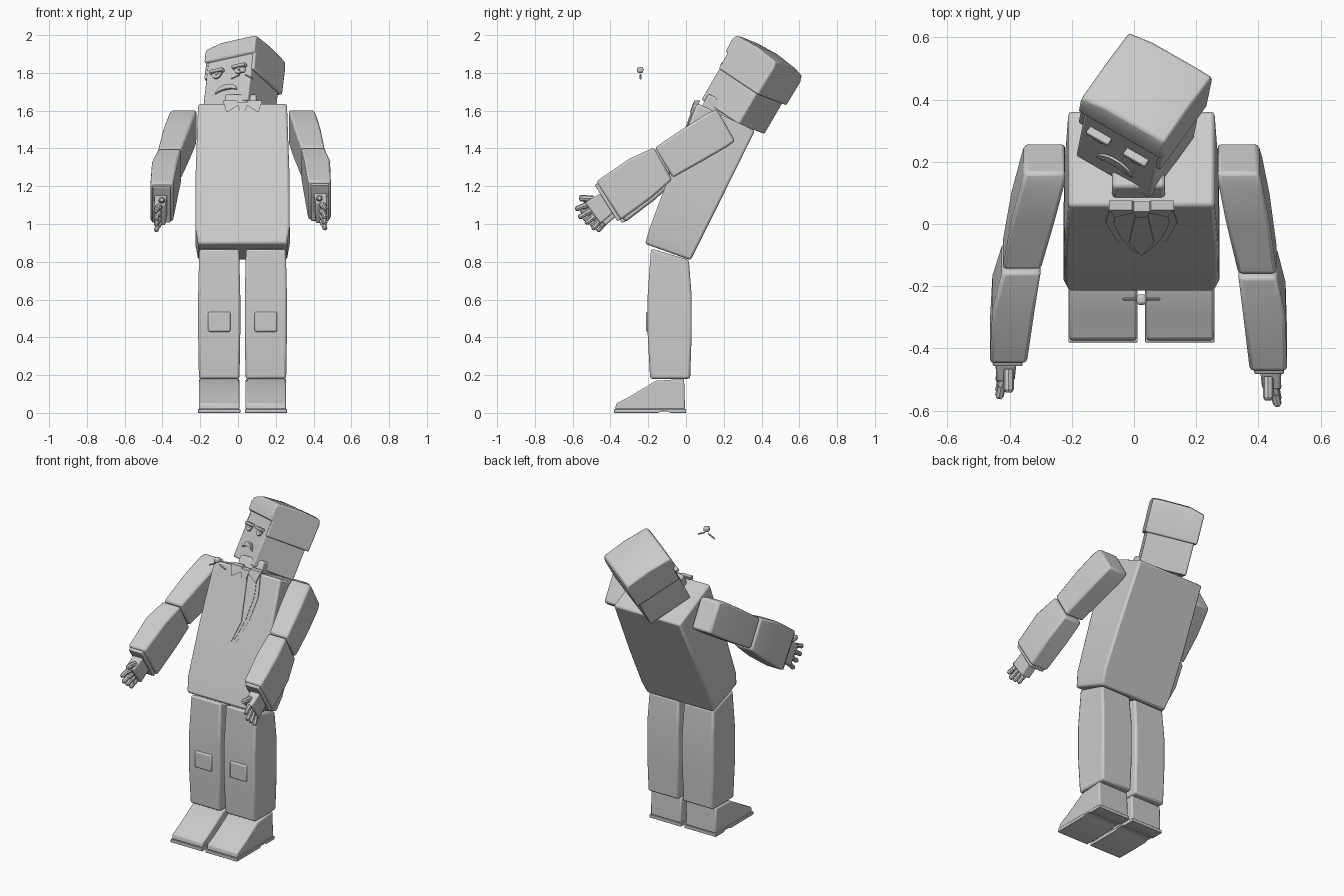
import bpy, bmesh, math
from mathutils import Vector, Matrix

if "Cube" in bpy.data.objects:
    bpy.data.objects.remove(bpy.data.objects["Cube"])

CX = 0.024          # body centre line
I = Matrix.Identity(4)


def loft(name, loops, bevel=0.012, M=I):
    """Skin matching point loops into a closed solid."""
    bm = bmesh.new()
    rows = [[bm.verts.new(M @ Vector(p)) for p in loop] for loop in loops]
    n = len(rows[0])
    for a, b in zip(rows, rows[1:]):
        for i in range(n):
            bm.faces.new((a[i], a[(i + 1) % n], b[(i + 1) % n], b[i]))
    bm.faces.new(rows[0])
    bm.faces.new(rows[-1])
    bmesh.ops.recalc_face_normals(bm, faces=bm.faces)
    me = bpy.data.meshes.new(name)
    bm.to_mesh(me)
    bm.free()
    ob = bpy.data.objects.new(name, me)
    bpy.context.collection.objects.link(ob)
    if bevel:
        m = ob.modifiers.new("bevel", 'BEVEL')
        m.width, m.segments, m.limit_method = bevel, 2, 'ANGLE'
        m.angle_limit = math.radians(40)
    return ob


def section(front, back, x0, x1):
    """Rectangle spanning two (y, z) points and an x range."""
    return [(x0, *front), (x1, *front), (x1, *back), (x0, *back)]


def box(name, c, s, bevel=0.005, M=I):
    x, y, z = (v / 2 for v in s)
    return loft(name, [[(c[0] + i * x, c[1] + j * y, c[2] + k * z)
                        for i, j in ((-1, -1), (1, -1), (1, 1), (-1, 1))] for k in (-1, 1)], bevel, M)


def prism_x(name, prof, x0, x1, bevel=0.008, M=I):
    return loft(name, [[(x, y, z) for y, z in prof] for x in (x0, x1)], bevel, M)


def prism_y(name, prof, y0, y1, M=I):
    return loft(name, [[(x, y, z) for x, z in prof] for y in (y0, y1)], 0, M)


def rod(name, a, b, r):
    a, b = Vector(a), Vector(b)
    q = (b - a).to_track_quat('Z', 'Y').to_matrix().to_4x4()
    q.translation = a
    L = (b - a).length
    return loft(name, [[(k * r * math.cos(t * math.pi / 4), k * r * math.sin(t * math.pi / 4), z)
                        for t in range(8)] for k, z in ((1, 0), (1, L - r * .6), (.6, L))], 0, q)


# Torso, leaning back
loft("torso", [section((-.217, .895), (.025, .808), CX - .235, CX + .235),
               section((-.19, .985), (.065, .89), CX - .25, CX + .25),
               section((-.08, 1.28), (.195, 1.15), CX - .248, CX + .248),
               section((.058, 1.64), (.365, 1.495), CX - .235, CX + .235)])


def plate(name, pts, off):
    """Thin plate lying on the torso front, from (x, z) points."""
    def f(z):
        return -.217 + (z - .895) * .369
    loft(name, [[(CX + x, f(z) + d, z) for x, z in pts] for d in (-off, .012)], 0)


def mirrored(half):
    return half + [(-x, z) for x, z in reversed(half) if x > 0]


# Jacket lapels, shirt front, tie, collar
plate("lapels", mirrored([(.1, 1.63), (.115, 1.51), (.085, 1.37), (.035, 1.25), (0, 1.215)]), .006)
plate("shirt_front", mirrored([(.08, 1.63), (.09, 1.51), (.065, 1.38), (.025, 1.27), (0, 1.235)]), .009)
plate("tie", mirrored([(.018, 1.61), (.04, 1.36), (0, 1.24)]), .014)
plate("tie_knot", mirrored([(.028, 1.645), (.016, 1.595)]), .02)
for s in (-1, 1):
    plate("collar", [(s * .02, 1.63), (s * .085, 1.59), (s * .105, 1.655), (s * .03, 1.655)], .018)
loft("neck", [section((.07, 1.6), (.3, 1.48), -.07, .1), section((.12, 1.69), (.35, 1.57), -.07, .1)])

# Legs, knee patches and shoes
for s in (-1, 1):
    a, b = sorted((CX + s * .012, CX + s * .235))
    m = (a + b) / 2
    loft("leg", [section((-.19, .18), (.022, .18), a + .004, b - .004),
                 section((-.203, .42), (.03, .42), a, b),
                 section((-.203, .62), (.03, .62), a, b),
                 section((-.185, .87), (.015, .81), a + .006, b - .006)])
    box("knee_patch", (m, -.2, .482), (.118, .024, .105), .008)
    shoe = [(-.375, .018), (-.37, .05), (-.3, .085), (-.16, .17), (-.01, .18), (-.005, .018)]
    prism_x("shoe", shoe, a + .004, b - .004)
    prism_x("sole", [(-.38, 0), (-.38, .02), (0, .02), (0, 0), (-.08, 0), (-.095, .008),
                     (-.135, .008), (-.15, 0)], a, b, .002)

# Arms and hands
d, p = Vector((0, -.815, -.58)), Vector((0, .58, -.815))   # along and across the forearm
for s in (-1, 1):
    k = 1 if s < 0 else 0      # this arm hangs a little differently

    def sec(top, bot, c, h, t):
        sh = .025 * t * k
        c = CX + s * (c + .02 * t * k)
        return section((top[0] + sh, top[1] - .4 * sh), (bot[0] + sh, bot[1] - .4 * sh), c - h, c + h)

    loft("upper_arm", [sec((.165, 1.605), (.26, 1.44), .31, .066, 0),
                       sec((.12, 1.59), (.22, 1.41), .318, .07, 0),
                       sec((0, 1.515), (.1, 1.34), .342, .07, .3),
                       sec((-.163, 1.405), (-.07, 1.245), .373, .062, .6)])
    loft("forearm", [sec((-.17, 1.405), (-.073, 1.235), .373, .062, .6),
                     sec((-.3, 1.345), (-.18, 1.14), .395, .068, .8),
                     sec((-.475, 1.225), (-.345, 1.02), .408, .06, 1)])
    loft("cuff", [sec((-.46, 1.22), (-.335, 1.03), .41, .048, 1),
                  sec((-.484, 1.207), (-.363, 1.015), .41, .048, 1)], .005)
    w = Vector((CX + s * (.412 + .02 * k), -.42 + .025 * k, 1.11 - .01 * k))
    X = Vector((s, 0, 0))

    def palm(c, h, v):
        return [c - X * h - p * v, c + X * h - p * v, c + X * h + p * v, c - X * h + p * v]
    loft("palm", [palm(w - d * .02, .035, .06), palm(w + d * .09 + X * .006, .03, .07)], .008)
    for i in range(4):
        base = w + d * .08 + p * ((i - 1.5) * .034) + X * .008
        tip = base + d * (.085 - .012 * abs(i - 1)) - p * ((1.5 - i) * .012) + X * .018
        mid = base.lerp(tip, .55)
        rod("finger", base, mid, .017)
        rod("finger_tip", mid - d * .008, tip, .014)
    th = w - p * .06 + d * .045 - X * .005
    rod("thumb", th, th + Vector((0, -.075, .005)), .017)

# Head frame: turned and tilted back
u = Vector((.1, .5, .86)).normalized()
r = Vector((.85, -.49, .19))
r = (r - u * r.dot(u)).normalized()
b = u.cross(r)
O = Vector((.05, .08, 1.66)) - r * .14 + b * .14
H = Matrix((r, b, u)).transposed().to_4x4()
H.translation = O
box("head", (0, 0, .18), (.28, .28, .36), .008, H)
loft("hair", [[(x, y, z - (drop if z > .3 else 0)) for y, z in
               [(-.152, .285), (-.155, .365), (-.145, .392), (0, .402), (.148, .392), (.16, .36),
                (.158, .19), (-.136, .19), (-.136, .285)]]
              for x, drop in ((-.157, .025), (-.07, .002), (.1, 0), (.155, .004))], .008, H)

# Eyes, brows and frowning mouth
for s in (-1, 1):
    eye = [(s * .07 + .031 * math.cos(t), .205 + .034 * math.sin(t))
           for t in (-math.pi * i / 8 for i in range(9))]
    prism_y("eye", eye, -.15, -.13, H)
    prism_y("pupil", [(s * .07 + (x - s * .07) * .45, .205 + (z - .205) * .45) for x, z in eye], -.154, -.13, H)
    box("eyelid", (s * .07, -.15, .213), (.082, .03, .018), .004, H)
arc = [(-math.cos(math.pi * i / 10), math.sin(math.pi * i / 10)) for i in range(11)]
lower = [(x * .9, z * .3) for x, z in reversed(arc[1:-1])]
prism_y("mouth", [(x * .066, .075 + z * .045) for x, z in arc + lower], -.148, -.13, H)
prism_y("teeth", [(x * .05, .081 + z * .028) for x, z in arc + lower], -.151, -.13, H)

# Detached nose and whiskers in front of the face
box("nose", (.024, -.243, 1.816), (.032, .034, .032), .01)
for s in (-1, 1):
    rod("whisker", (CX + s * .014, -.241, 1.79), (CX + s * .06, -.241, 1.768), .0045)

bpy.ops.object.select_all(action='SELECT')
bpy.context.view_layer.objects.active = bpy.context.selected_objects[0]
bpy.ops.object.shade_smooth_by_angle(angle=math.radians(30))
